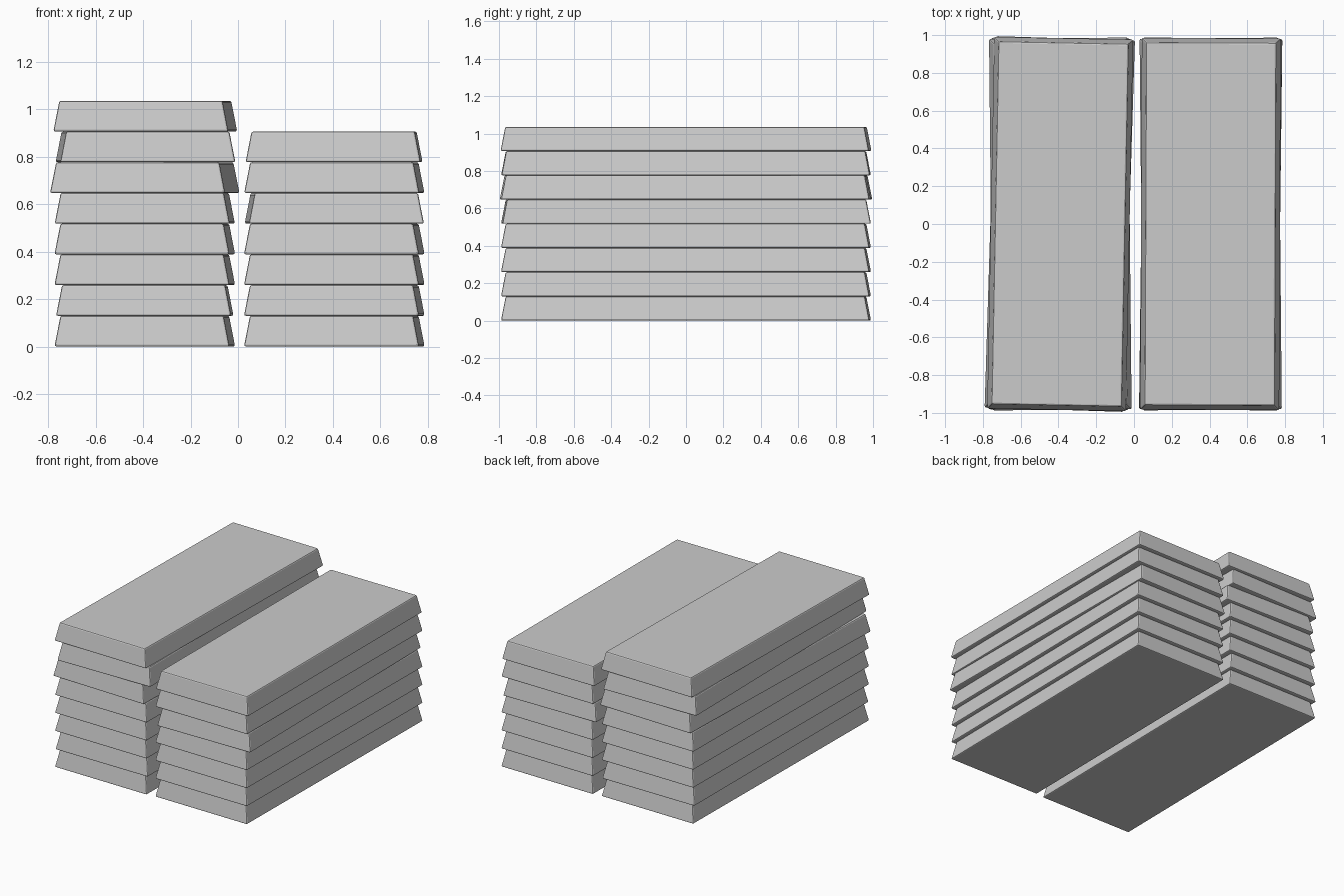
import bpy, bmesh
from mathutils import Matrix

if "Cube" in bpy.data.objects:
    bpy.data.objects.remove(bpy.data.objects["Cube"])

WIDTH, LENGTH, HEIGHT = 0.738, 1.97, 0.1295
INSET = 0.025          # how far the top face is drawn in on every side
BEVEL = 0.008


def tapered_bar(name, x, layer, angle):
    """Ingot-shaped bar: a box with a narrower top and softened edges."""
    bm = bmesh.new()
    bmesh.ops.create_cube(bm, size=1)
    for v in bm.verts:
        inset = INSET if v.co.z > 0 else 0
        v.co.x *= WIDTH - 2 * inset
        v.co.y *= LENGTH - 2 * inset
        v.co.z = (v.co.z + 0.5) * HEIGHT
    bmesh.ops.bevel(bm, geom=bm.edges[:], offset=BEVEL, segments=2,
                    profile=0.5, affect='EDGES')
    mesh = bpy.data.meshes.new(name)
    bm.to_mesh(mesh)
    bm.free()
    bar = bpy.data.objects.new(name, mesh)
    bar.matrix_world = (Matrix.Translation((x, 0, layer * HEIGHT))
                        @ Matrix.Rotation(angle, 4, 'Z'))
    bpy.context.collection.objects.link(bar)


# Each stack: (centre x, small turn in radians) from the bottom bar up
left_stack = [(-0.393, -0.012), (-0.393, -0.005), (-0.393, -0.012), (-0.393, -0.012),
              (-0.393, -0.011), (-0.393, -0.031), (-0.390, 0.010), (-0.391, -0.019)]
right_stack = [(0.406, -0.012), (0.406, -0.012), (0.406, -0.012), (0.406, -0.012),
               (0.406, 0.009), (0.406, -0.011), (0.405, -0.004)]

for side, stack in (("left", left_stack), ("right", right_stack)):
    for layer, (x, angle) in enumerate(stack):
        tapered_bar(f"{side}_bar_{layer + 1}", x, layer, angle)
